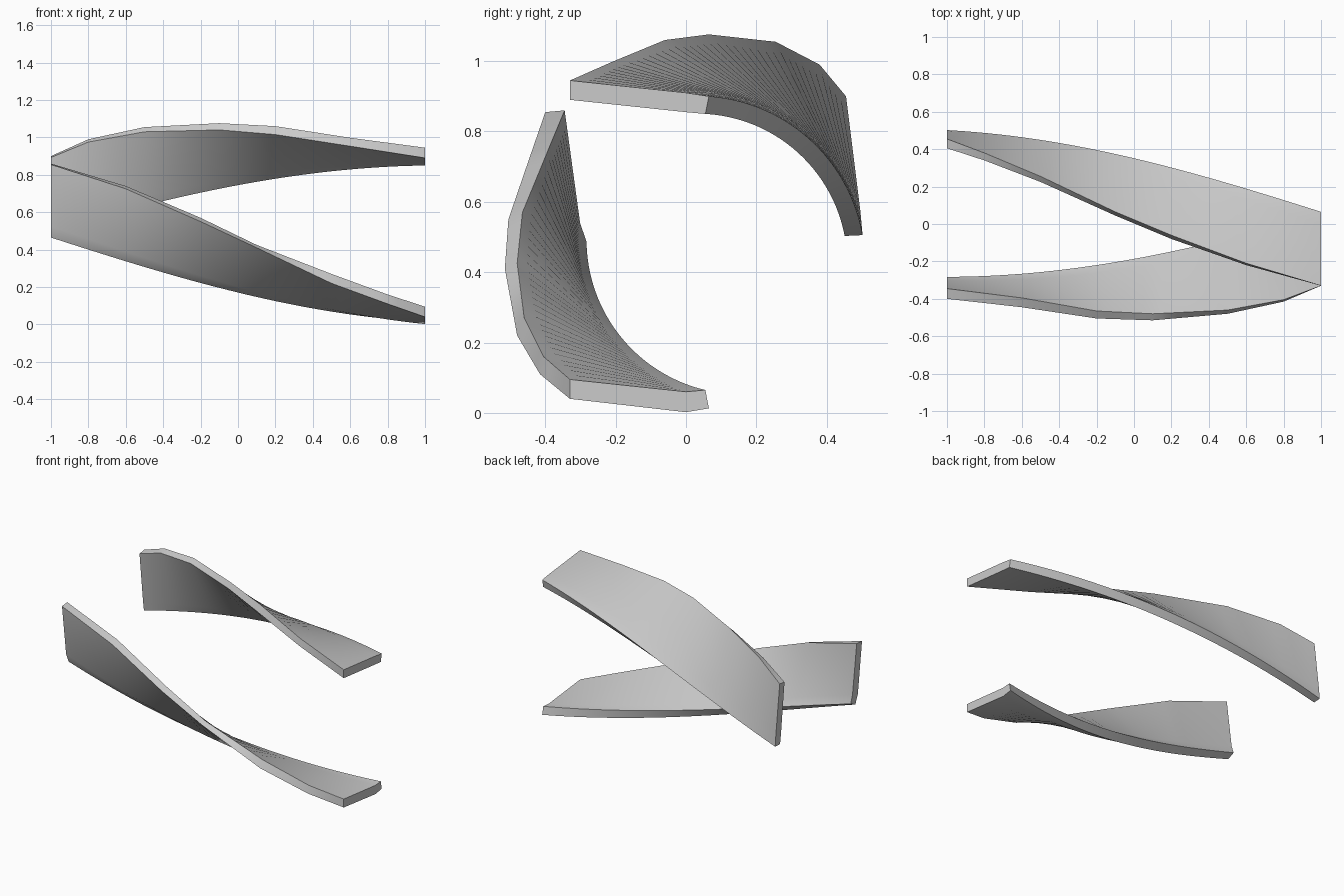
import bpy, bmesh
from math import sin, cos, radians

if "Cube" in bpy.data.objects:
    bpy.data.objects.remove(bpy.data.objects["Cube"])

TWIST = radians(-76)   # total twist from the right end to the left end
STEPS = 40


def lerp_path(path, x):
    """Point (y, z) at x on a path of (x, y, z) running from +x to -x."""
    for (x0, y0, z0), (x1, y1, z1) in zip(path, path[1:]):
        if x >= x1 - 1e-6:
            t = (x0 - x) / (x0 - x1)
            return y0 + (y1 - y0) * t, z0 + (z1 - z0) * t


def twist_point(p, centre, x):
    """Rotate the end-section point p about the strip's own axis."""
    a = TWIST * (1 - x) / 2
    dy, dz = p[0] - centre[0], p[1] - centre[1]
    return centre[0] + dy * cos(a) - dz * sin(a), centre[1] + dy * sin(a) + dz * cos(a)


def twisted_strip(name, centre, edge_a, edge_b, inner):
    bm = bmesh.new()
    rings = []
    for i in range(STEPS + 1):
        x = 1 - 2 * i / STEPS
        pts = [lerp_path(edge_a, x), lerp_path(edge_b, x)]
        pts += [twist_point(p, centre, x) for p in inner]
        rings.append([bm.verts.new((x, y, z)) for y, z in pts])
    n = len(rings[0])
    for r0, r1 in zip(rings, rings[1:]):
        for j in range(n):
            k = (j + 1) % n
            bm.faces.new((r0[j], r0[k], r1[k], r1[j]))
    bm.faces.new(rings[0])
    bm.faces.new(rings[-1])
    bmesh.ops.recalc_face_normals(bm, faces=bm.faces)
    me = bpy.data.meshes.new(name)
    bm.to_mesh(me)
    bm.free()
    ob = bpy.data.objects.new(name, me)
    bpy.context.collection.objects.link(ob)
    bpy.context.view_layer.objects.active = ob
    ob.select_set(True)
    bpy.ops.object.shade_smooth_by_angle(angle=radians(30))
    ob.select_set(False)


# Lower strip: flat on the ground at the right, upright at the left
twisted_strip(
    "lower_strip", (0.156, 0.492),
    [(1, -.33, .04), (.8, -.415, .11), (.5, -.48, .22), (.1, -.515, .41),
     (-.2, -.505, .55), (-.6, -.445, .725), (-1, -.40, .855)],
    [(1, -.33, .095), (.8, -.405, .16), (.5, -.46, .27), (.1, -.48, .425),
     (-.2, -.465, .57), (-.6, -.395, .74), (-1, -.345, .86)],
    [(0, .06), (.055, .065), (.065, .013), (0, .002)])

# Upper strip: flat on top at the right, upright at the left
twisted_strip(
    "upper_strip", (0.031, 0.423),
    [(1, -.33, .89), (.6, -.22, .953), (.2, -.08, 1.015), (-.1, .045, 1.04),
     (-.5, .225, 1.03), (-.8, .34, .975), (-1, .405, .893)],
    [(1, -.33, .945), (.6, -.21, .998), (.2, -.06, 1.06), (-.1, .065, 1.076),
     (-.5, .255, 1.055), (-.8, .38, .99), (-1, .455, .90)],
    [(0, .91), (.065, .90), (.055, .85), (0, .855)])
